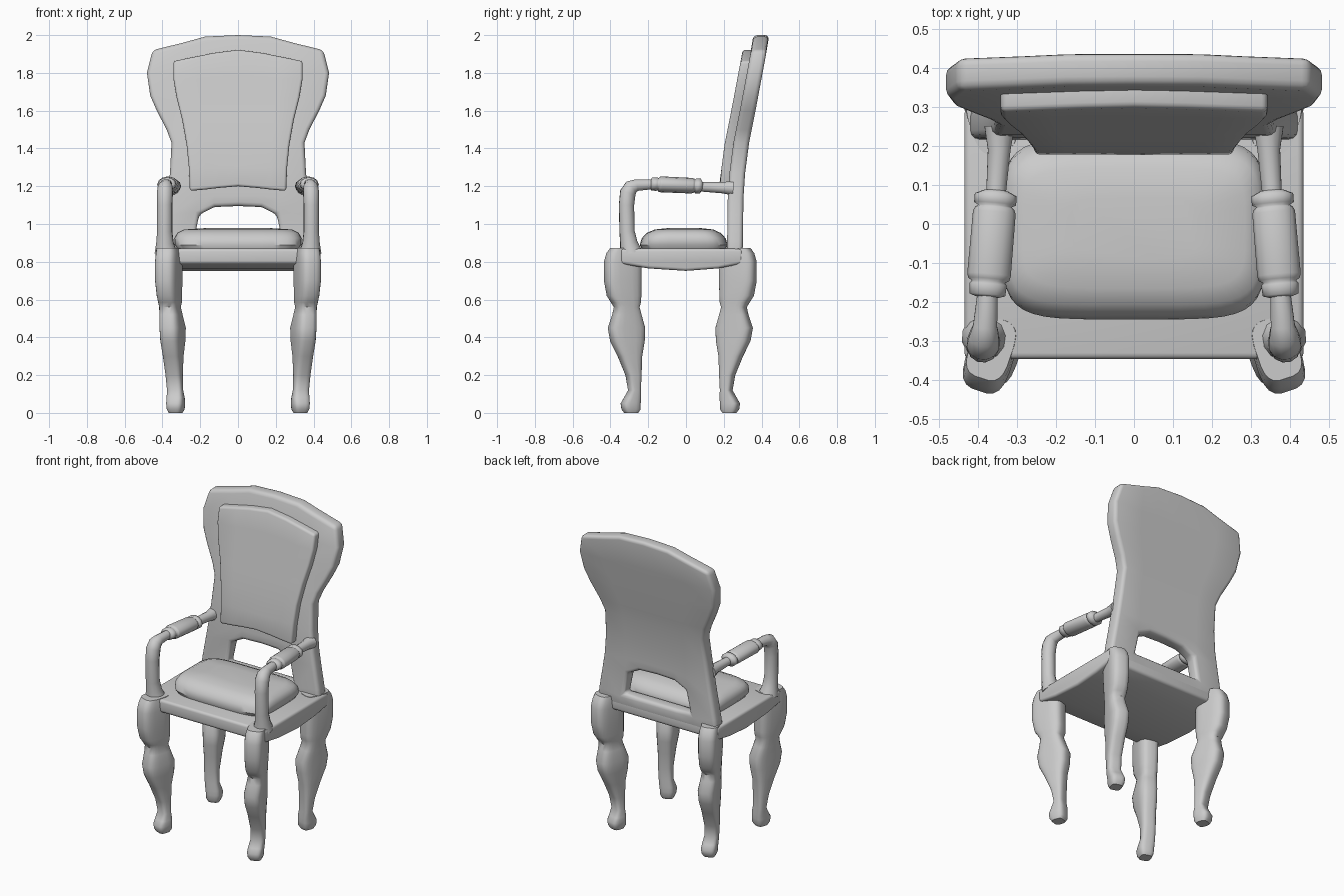
import bpy, bmesh, math
from mathutils import Vector

if "Cube" in bpy.data.objects:
    bpy.data.objects.remove(bpy.data.objects["Cube"])


def finish(bm, name, bevel=0.0, segs=3):
    bmesh.ops.recalc_face_normals(bm, faces=bm.faces[:])
    if bevel:
        sharp = [e for e in bm.edges if e.calc_face_angle(0) > 0.85]
        bmesh.ops.bevel(bm, geom=sharp, offset=bevel, segments=segs, profile=0.5,
                        affect='EDGES', clamp_overlap=True)
    me = bpy.data.meshes.new(name)
    bm.to_mesh(me)
    bm.free()
    ob = bpy.data.objects.new(name, me)
    bpy.context.collection.objects.link(ob)
    bpy.ops.object.select_all(action='DESELECT')
    ob.select_set(True)
    bpy.context.view_layer.objects.active = ob
    bpy.ops.object.shade_smooth_by_angle(angle=math.radians(42))
    return ob


def loft(name, rings, sides, theta=0.0, power=0.5, xform=lambda p: p):
    """Stack rounded-rectangle rings (z, cx, cy, half_depth, half_width)."""
    bm = bmesh.new()
    a = Vector((math.cos(theta), math.sin(theta), 0))
    d = Vector((math.sin(theta), -math.cos(theta), 0))
    soft = lambda v: math.copysign(abs(v) ** power, v)
    prev = None
    for z, cx, cy, hd, hw in rings:
        cur = []
        for i in range(sides):
            t = 2 * math.pi * (i + 0.5) / sides
            p = Vector((cx, cy, z)) + a * hw * soft(math.cos(t)) + d * hd * soft(math.sin(t))
            cur.append(bm.verts.new(xform(p)))
        if prev:
            for i in range(sides):
                j = (i + 1) % sides
                bm.faces.new((prev[i], prev[j], cur[j], cur[i]))
        else:
            bm.faces.new(cur)
        prev = cur
    bm.faces.new(prev)
    return finish(bm, name)


LEAN = [(0.7, .215), (1.2, .222), (1.4, .245), (1.6, .285), (1.92, .345), (2.0, .357)]


def lean(z):
    for (z0, y0), (z1, y1) in zip(LEAN, LEAN[1:]):
        if z <= z1:
            return y0 + (y1 - y0) * (z - z0) / (z1 - z0)
    return LEAN[-1][1]


def panel(name, rows, offset, thick, bevel, hole_row=None):
    """Leaning slab from rows (z, half_width, inner_half_width, rise at inner/mid/centre)."""
    bm = bmesh.new()
    grid = []
    for z, w, h, r1, r2, r3 in rows:
        m = h * 0.6
        cols = [(-w, 0), (-h, r1), (-m, r2), (0, r3), (m, r2), (h, r1), (w, 0)]
        grid.append([bm.verts.new((x, lean(z + r) + offset, z + r)) for x, r in cols])
    for k in range(len(rows) - 1):
        for c in range(6):
            if k == hole_row and 0 < c < 5:
                continue
            bm.faces.new((grid[k][c], grid[k][c + 1], grid[k + 1][c + 1], grid[k + 1][c]))
    front = bm.faces[:]
    dup = bmesh.ops.duplicate(bm, geom=front)
    back_verts = [g for g in dup['geom'] if isinstance(g, bmesh.types.BMVert)]
    bmesh.ops.translate(bm, verts=back_verts, vec=(0, thick, 0))
    vmap = dup['vert_map']
    rim = [e for e in bm.edges if e.is_boundary and e.link_faces[0] in set(front)]
    for e in rim:
        v0, v1 = e.verts
        bm.faces.new((v0, v1, vmap[v1], vmap[v0]))
    return finish(bm, name, bevel)


def tube(name, pts, z=0.0, squash=1.0):
    cu = bpy.data.curves.new(name, 'CURVE')
    cu.dimensions = '3D'
    cu.bevel_depth = 1.0
    cu.bevel_resolution = 4
    cu.use_fill_caps = True
    sp = cu.splines.new('POLY')
    sp.points.add(len(pts) - 1)
    for p, (x, y, pz, r) in zip(sp.points, pts):
        p.co = (x, y, pz, 1)
        p.radius = r
    sp.use_smooth = True
    ob = bpy.data.objects.new(name, cu)
    ob.location.z = z
    ob.scale.z = squash
    bpy.context.collection.objects.link(ob)


# Backrest frame with the opening above the seat
panel("backrest_frame", [
    (0.82, .425, .24, 0, 0, 0), (0.91, .415, .235, 0, 0, 0),
    (1.05, .39, .205, 0, .04, .045), (1.14, .375, .21, 0, .01, .01),
    (1.27, .36, .21, 0, 0, 0), (1.43, .352, .21, 0, 0, 0), (1.50, .378, .22, 0, 0, 0),
    (1.60, .43, .25, 0, 0, 0), (1.68, .465, .27, 0, 0, 0), (1.80, .482, .28, 0, .01, .01),
    (1.92, .452, .29, .04, .072, .08)], 0, .083, .022, hole_row=1)

# Backrest cushion
panel("backrest_cushion", [
    (1.175, .255, .17, .008, .016, .025), (1.30, .26, .17, 0, 0, 0),
    (1.42, .272, .18, 0, 0, 0), (1.55, .295, .19, 0, 0, 0), (1.67, .325, .2, 0, 0, 0),
    (1.77, .342, .21, 0, .01, .015), (1.862, .342, .22, .025, .043, .06)], -.045, .07, .014)

# Seat frame with bowed underside
bm = bmesh.new()
prof = [(-.347, .87), (-.347, .79), (-.2, .765), (0, .752), (.17, .765), (.30, .79), (.30, .87)]
f = bm.faces.new([bm.verts.new((-.435, y, z)) for y, z in prof])
ext = bmesh.ops.extrude_face_region(bm, geom=[f])
bmesh.ops.translate(bm, vec=(.87, 0, 0),
                    verts=[g for g in ext['geom'] if isinstance(g, bmesh.types.BMVert)])
finish(bm, "seat_frame", .016)

# Seat cushion
loft("seat_cushion", [
    (.86, 0, -.012, .22, .315), (.89, 0, -.012, .233, .336), (.925, 0, -.012, .222, .338),
    (.953, 0, -.012, .195, .322), (.971, 0, -.01, .155, .285), (.979, 0, -.01, .08, .16)],
    40, power=0.4)

# Legs: upper knee, collar, calf, ankle, foot
LEG = [
    (0.0, .33, -.29, .035, .034), (.02, .33, -.291, .048, .043), (.05, .33, -.293, .05, .046),
    (.08, .33, -.283, .042, .045), (.12, .333, -.273, .029, .042), (.20, .338, -.278, .039, .043),
    (.30, .343, -.297, .063, .048), (.38, .345, -.31, .091, .055), (.45, .346, -.315, .099, .057),
    (.52, .355, -.313, .076, .053), (.56, .36, -.314, .066, .050), (.585, .36, -.318, .078, .054),
    (.62, .363, -.328, .091, .056), (.70, .367, -.335, .099, .06), (.80, .367, -.335, .099, .06),
    (.845, .367, -.33, .091, .057), (.873, .367, -.32, .08, .054)]
for sx, side in ((1, "right"), (-1, "left")):
    loft("front_leg_" + side, LEG, 20, math.radians(18), 0.6,
         lambda p: (sx * p.x, p.y, p.z))
    loft("rear_leg_" + side, LEG, 20, math.radians(18), 0.6,
         lambda p: (sx * p.x, -.06 - p.y, p.z))

    # Arm: post rising from the seat and bending back to the backrest
    tube("arm_" + side, [(sx * x, y, z, r) for x, y, z, r in (
        (.383, -.292, .85, .06), (.387, -.303, .90, .047), (.388, -.312, .96, .041),
        (.388, -.315, 1.10, .041), (.387, -.308, 1.165, .043), (.385, -.29, 1.195, .04),
        (.382, -.262, 1.206, .032), (.376, -.18, 1.21, .027), (.354, .08, 1.197, .026),
        (.346, .19, 1.192, .03), (.345, .25, 1.19, .04))])

    # Turned arm rest roll with end rings
    tube("arm_rest_" + side, [(sx * (.361 - .085 * y), y, -.06 * y, r) for y, r in (
        (-.187, .03), (-.182, .046), (-.155, .048), (-.148, .043), (-.142, .053), (-.13, .056),
        (.03, .055), (.041, .05), (.046, .043), (.052, .054), (.075, .054), (.086, .03))],
        z=1.204, squash=.75)
